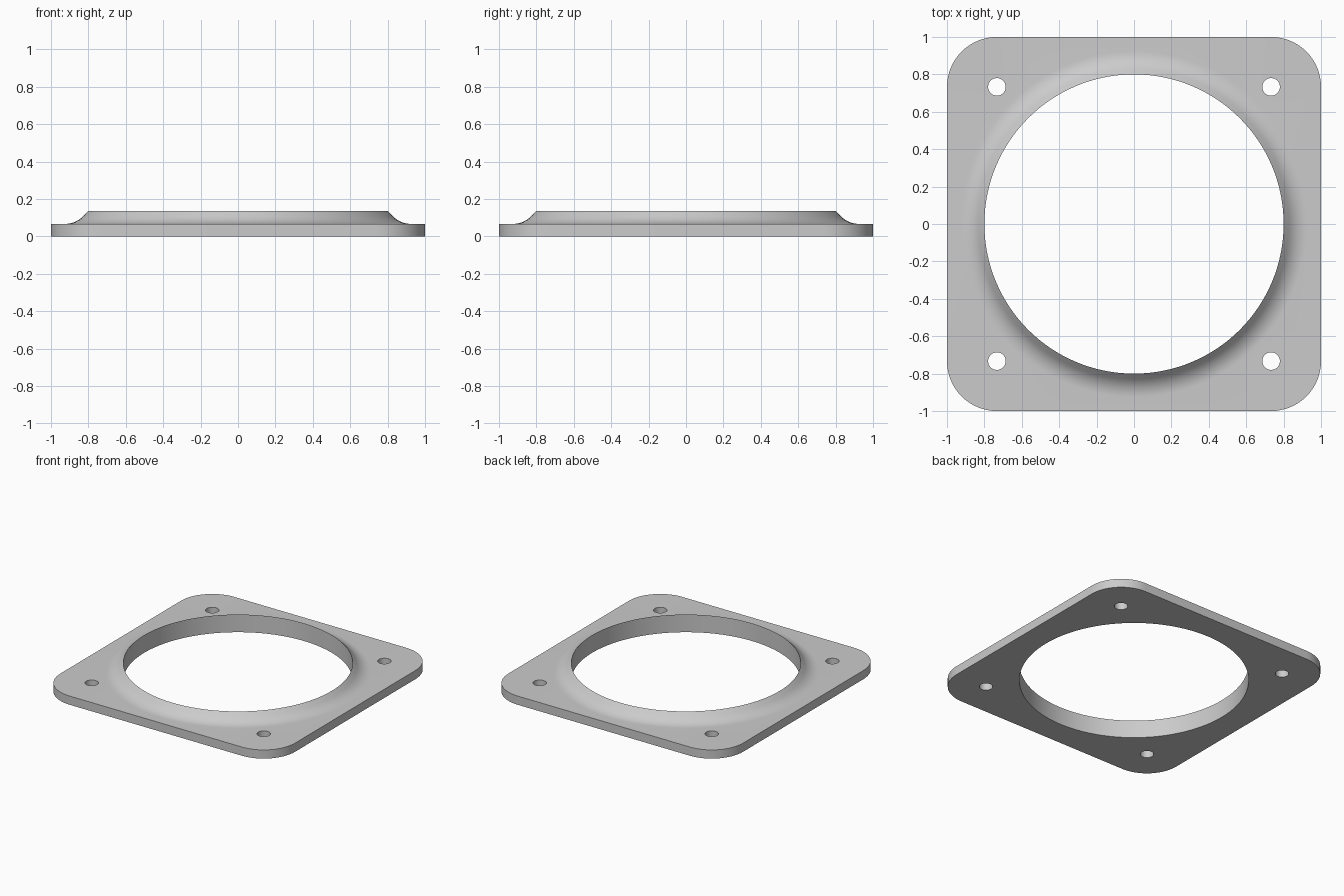
import bpy, bmesh, math
from mathutils import Vector

if "Cube" in bpy.data.objects:
    bpy.data.objects.remove(bpy.data.objects["Cube"])

T, H = 0.067, 0.136          # plate thickness, collar height
BORE, HOLE, POS = 0.8, 0.047, 0.733
CORNER = 1 - POS             # corners are concentric with the screw holes
SEG = 128

bm = bmesh.new()


def circle(r, n, cx=0, cy=0):
    return [(cx + r * math.cos(2 * math.pi * i / n), cy + r * math.sin(2 * math.pi * i / n))
            for i in range(n)]


def ring(points, z):
    verts = [bm.verts.new((x, y, z)) for x, y in points]
    edges = [bm.edges.new((v, verts[(i + 1) % len(verts)])) for i, v in enumerate(verts)]
    return verts, edges


def bridge(a, b):
    n = len(a)
    for i in range(n):
        j = (i + 1) % n
        bm.faces.new((a[i], a[j], b[j], b[i]))


# Rounded square outline
outline = []
for k, (sx, sy) in enumerate(((1, 1), (-1, 1), (-1, -1), (1, -1))):
    for i in range(17):
        a = math.pi / 2 * (k + i / 16)
        outline.append((sx * POS + CORNER * math.cos(a), sy * POS + CORNER * math.sin(a)))

top_edges, bottom_edges = [], []

# Outer wall and screw hole walls
walls = [outline] + [circle(HOLE, 32, sx * POS, sy * POS) for sx in (-1, 1) for sy in (-1, 1)]
for points in walls:
    low, low_e = ring(points, 0)
    high, high_e = ring(points, T)
    bridge(low, high)
    bottom_edges += low_e
    top_edges += high_e

# Bore wall, collar slope and concave fillet down to the plate
R = 0.138
slope = H - T - R * (1 - math.cos(math.pi / 4))
foot = BORE + slope + R * math.sin(math.pi / 4)
profile = [(BORE, 0), (BORE, H)]
for i in range(9):
    a = math.pi / 4 * (1 - i / 8)
    profile.append((foot - R * math.sin(a), T + R * (1 - math.cos(a))))
rings = [ring(circle(r, SEG), z) for r, z in profile]
for (a, _), (b, _) in zip(rings, rings[1:]):
    bridge(a, b)
bottom_edges += rings[0][1]
top_edges += rings[-1][1]

# Flat top and bottom faces with their openings
for edges, nz in ((top_edges, 1), (bottom_edges, -1)):
    bmesh.ops.triangle_fill(bm, edges=edges, use_beauty=True, normal=Vector((0, 0, nz)))
bmesh.ops.recalc_face_normals(bm, faces=bm.faces[:])

mesh = bpy.data.meshes.new("flange_plate")
bm.to_mesh(mesh)
bm.free()
plate = bpy.data.objects.new("flange_plate", mesh)
bpy.context.collection.objects.link(plate)

grey = bpy.data.materials.new("light_grey")
grey.diffuse_color = (0.6, 0.6, 0.6, 1)
grey.use_nodes = True
grey.node_tree.nodes["Principled BSDF"].inputs["Base Color"].default_value = grey.diffuse_color
mesh.materials.append(grey)

bpy.context.view_layer.objects.active = plate
plate.select_set(True)
bpy.ops.object.shade_smooth_by_angle(angle=math.radians(30))
